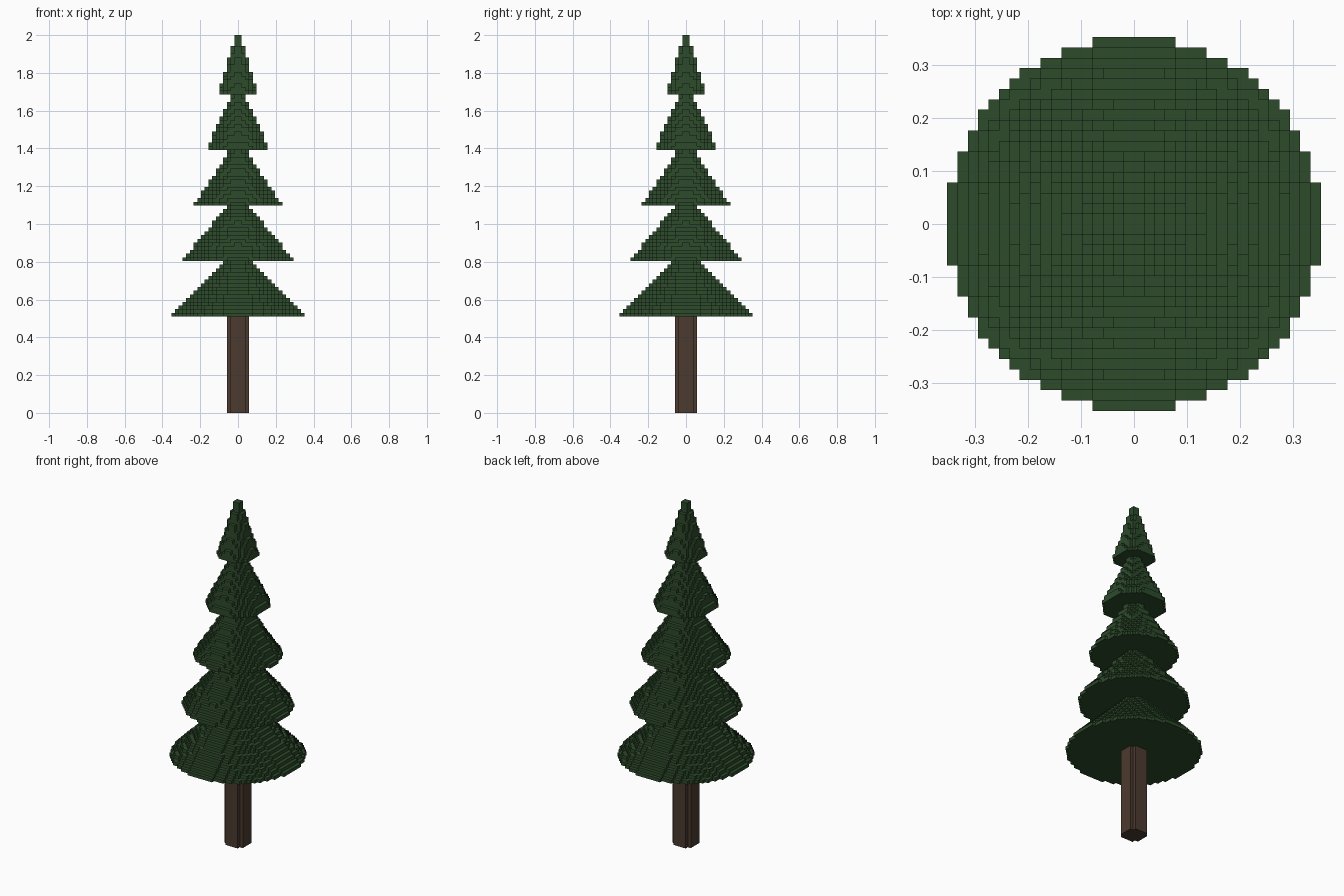
import bpy
import bmesh
from mathutils import Matrix, Vector

VOXEL = 2 / 102          # edge length of one block
TRUNK_LAYERS = 26        # blocks below the lowest branches
TIER_STEP = 15           # blocks between branch tiers
CONE_HEIGHT = 18         # blocks from a tier's base to its ideal tip
TIERS = ["bottom", "lower", "middle", "upper", "top"]

if "Cube" in bpy.data.objects:
    bpy.data.objects.remove(bpy.data.objects["Cube"], do_unlink=True)


def make_material(name, rgb):
    mat = bpy.data.materials.new(name)
    mat.use_nodes = True
    mat.diffuse_color = (*rgb, 1)
    mat.node_tree.nodes["Principled BSDF"].inputs["Base Color"].default_value = (*rgb, 1)
    return mat


def disc_outline(radius):
    """Stepped outline of a disc made of unit blocks, counter-clockwise."""
    size = int(radius) + 2
    widths = [sum((i + 0.5) ** 2 + (j + 0.5) ** 2 <= radius ** 2 for i in range(size))
              for j in range(size)]
    quarter = []
    for j, (wide, narrow) in enumerate(zip(widths, widths[1:])):
        if wide != narrow:
            quarter.append(Vector((wide, j + 1)))
            if narrow:
                quarter.append(Vector((narrow, j + 1)))
    outline = []
    for turn in range(4):
        outline += quarter
        quarter = [Vector((-p.y, p.x)) for p in quarter]
    return outline


def add_slab(bm, radius, bottom, height, has_base):
    """One stepped disc with walls, a top and, if wanted, an underside."""
    outline = disc_outline(radius)
    low = [bm.verts.new((p.x, p.y, bottom)) for p in outline]
    high = [bm.verts.new((p.x, p.y, bottom + height)) for p in outline]
    bm.faces.new(high)
    if has_base:
        bm.faces.new(low[::-1])
    for i in range(len(low)):
        k = (i + 1) % len(low)
        bm.faces.new((low[i], low[k], high[k], high[i]))


def finish(bm, name, mat):
    bmesh.ops.transform(bm, matrix=Matrix.Scale(VOXEL, 4), verts=bm.verts)
    mesh = bpy.data.meshes.new(name)
    bm.to_mesh(mesh)
    bm.free()
    mesh.materials.append(mat)
    obj = bpy.data.objects.new(name, mesh)
    bpy.context.collection.objects.link(obj)


bark = make_material("brown bark", (0.072, 0.043, 0.028))
needles = make_material("dark green needles", (0.026, 0.069, 0.024))

# Trunk
bm = bmesh.new()
add_slab(bm, 3, 0, TRUNK_LAYERS, True)
finish(bm, "trunk", bark)

# Branch tiers: stacked stepped cones, each narrower than the one below
for t, label in enumerate(TIERS):
    base = TRUNK_LAYERS + t * TIER_STEP
    base_radius = 18 - 3.2 * t
    layers = TIER_STEP + (label == "top")
    bm = bmesh.new()
    for k in range(layers):
        add_slab(bm, base_radius * (1 - k / CONE_HEIGHT), base + k, 1, k == 0)
    finish(bm, label + "_branches", needles)
